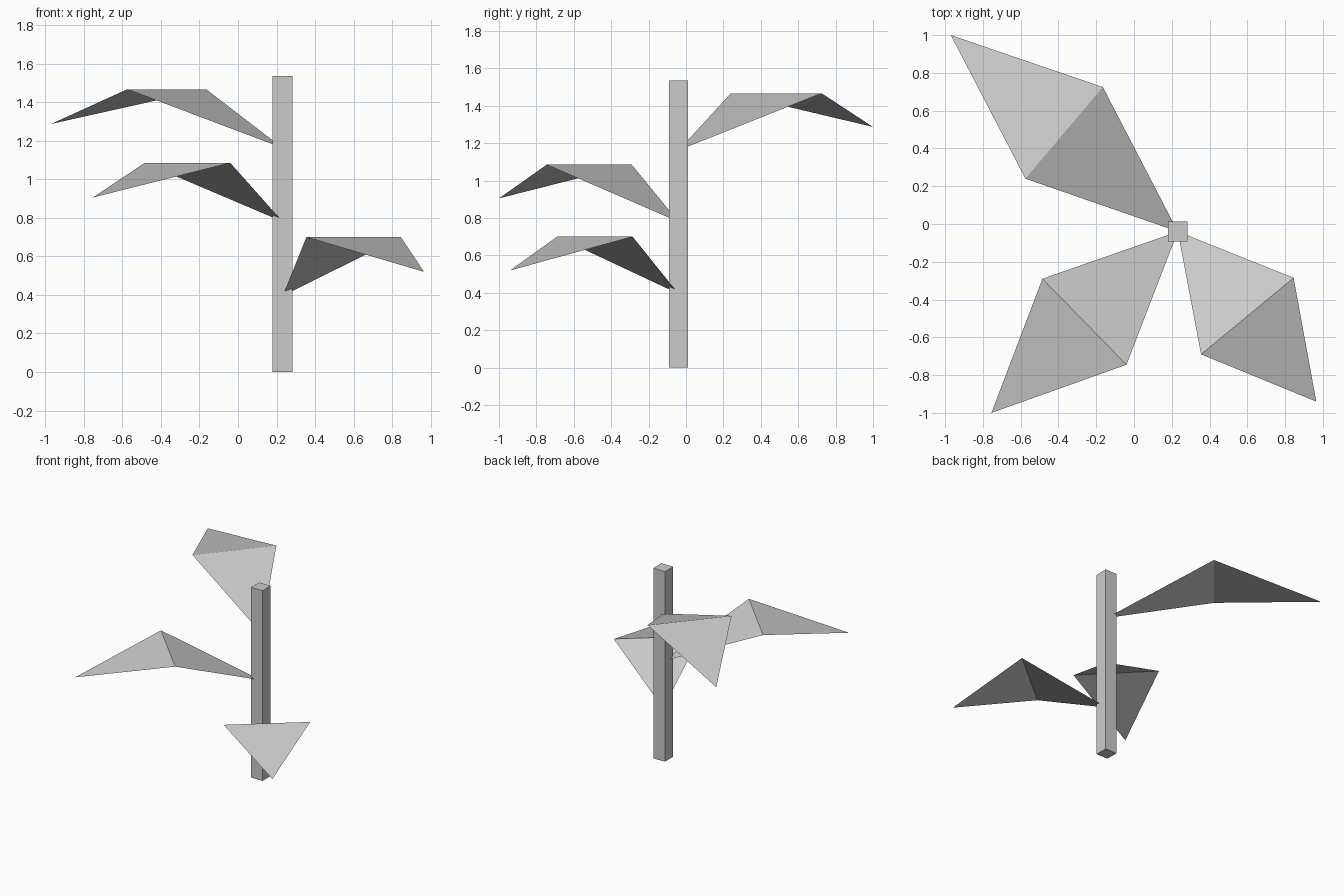
import bpy
import bmesh
from mathutils import Vector

cube = bpy.data.objects.get("Cube")
if cube:
    bpy.data.objects.remove(cube, do_unlink=True)

# One plain grey for everything
grey = bpy.data.materials.new("plain_grey")
grey.use_nodes = True
colour = (0.6, 0.6, 0.6, 1)
grey.diffuse_color = colour
grey.node_tree.nodes["Principled BSDF"].inputs["Base Color"].default_value = colour

STEM_X, STEM_Y = 0.232, -0.04
STEM_WIDTH, STEM_HEIGHT = 0.104, 1.535
FOLD_RISE, TIP_RISE = 0.305, 0.125


def finish(name, bm):
    mesh = bpy.data.meshes.new(name)
    bm.to_mesh(mesh)
    bm.free()
    mesh.materials.append(grey)
    obj = bpy.data.objects.new(name, mesh)
    bpy.context.collection.objects.link(obj)
    return obj


# Square upright stem
bm = bmesh.new()
bmesh.ops.create_cube(bm, size=1)
bmesh.ops.scale(bm, vec=(STEM_WIDTH, STEM_WIDTH, STEM_HEIGHT), verts=bm.verts)
bmesh.ops.translate(bm, vec=(STEM_X, STEM_Y, STEM_HEIGHT / 2), verts=bm.verts)
finish("stem", bm)


# Folded leaf: rises from the stem to a crosswise crease, then droops to its tip
def leaf(name, height, right_corner, left_corner, tip):
    bm = bmesh.new()
    root = bm.verts.new((STEM_X, STEM_Y, height))
    right = bm.verts.new((*right_corner, height + FOLD_RISE))
    left = bm.verts.new((*left_corner, height + FOLD_RISE))
    end = bm.verts.new((*tip, height + TIP_RISE))
    for corners in ((root, right, left), (right, end, left)):
        face = bm.faces.new(corners)
        face.normal_update()
        if face.normal.dot(Vector((0, 0, 1))) < 0:
            face.normal_flip()
    finish(name, bm)


leaf("lower_leaf", 0.395, (0.355, -0.69), (0.845, -0.285), (0.965, -0.94))
leaf("middle_leaf", 0.78, (-0.485, -0.29), (-0.04, -0.745), (-0.755, -1.0))
leaf("upper_leaf", 1.162, (-0.165, 0.725), (-0.575, 0.24), (-0.97, 1.0))
